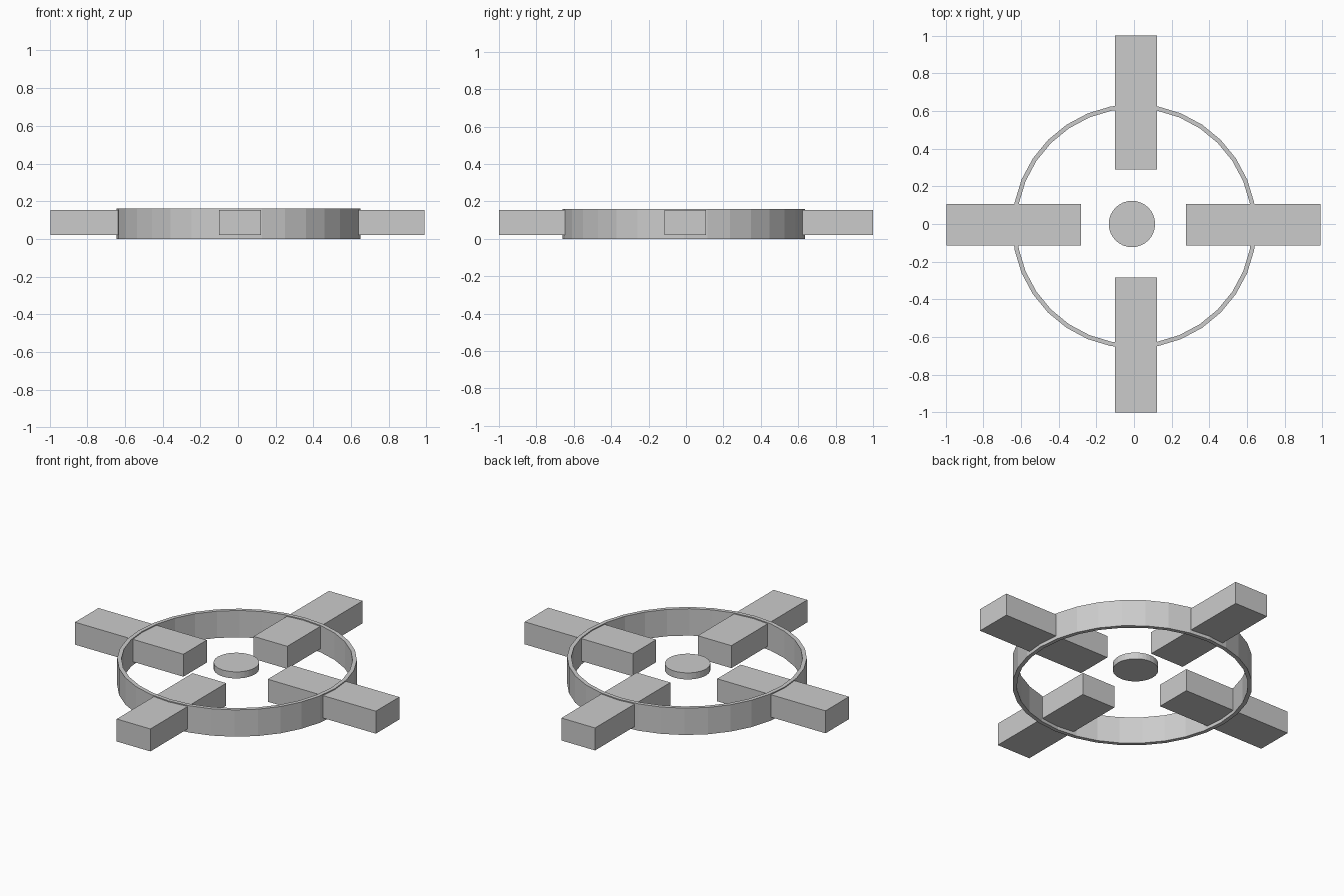
import bpy, bmesh
from math import cos, sin, tau

if "Cube" in bpy.data.objects:
    bpy.data.objects.remove(bpy.data.objects["Cube"])


def finish(name, bm):
    bmesh.ops.recalc_face_normals(bm, faces=bm.faces)
    me = bpy.data.meshes.new(name)
    bm.to_mesh(me)
    bm.free()
    ob = bpy.data.objects.new(name, me)
    bpy.context.collection.objects.link(ob)
    return ob


def box(name, lo, hi):
    bm = bmesh.new()
    bmesh.ops.create_cube(bm, size=1)
    for v in bm.verts:
        v.co = [(a + b) / 2 + c * (b - a) for a, b, c in zip(lo, hi, v.co)]
    return finish(name, bm)


def ring(name, cx, cy, inner, outer, z0, z1, n=32):
    bm = bmesh.new()
    profile = [(inner, z0), (outer, z0), (outer, z1), (inner, z1)]
    loops = [[bm.verts.new((cx + r * cos(tau * i / n), cy + r * sin(tau * i / n), z))
              for r, z in profile] for i in range(n)]
    for i in range(n):
        a, b = loops[i], loops[(i + 1) % n]
        for j in range(4):
            k = (j + 1) % 4
            bm.faces.new((a[j], b[j], b[k], a[k]))
    return finish(name, bm)


# Thin outer hoop
ring("hoop", 0.002, -0.012, 0.625, 0.648, 0.0, 0.16)

# Four arms passing through the hoop
Z0, Z1 = 0.02, 0.154
box("arm_back", (-0.10, 0.29, Z0), (0.122, 1.0, Z1))
box("arm_front", (-0.10, -1.0, Z0), (0.122, -0.285, Z1))
box("arm_left", (-0.995, -0.115, Z0), (-0.28, 0.106, Z1))
box("arm_right", (0.277, -0.115, Z0), (0.99, 0.106, Z1))

# Floating centre disc
bpy.ops.mesh.primitive_cylinder_add(vertices=32, radius=0.123, depth=0.039,
                                    location=(-0.011, 0.0, 0.1145))
bpy.context.object.name = "centre_disc"
